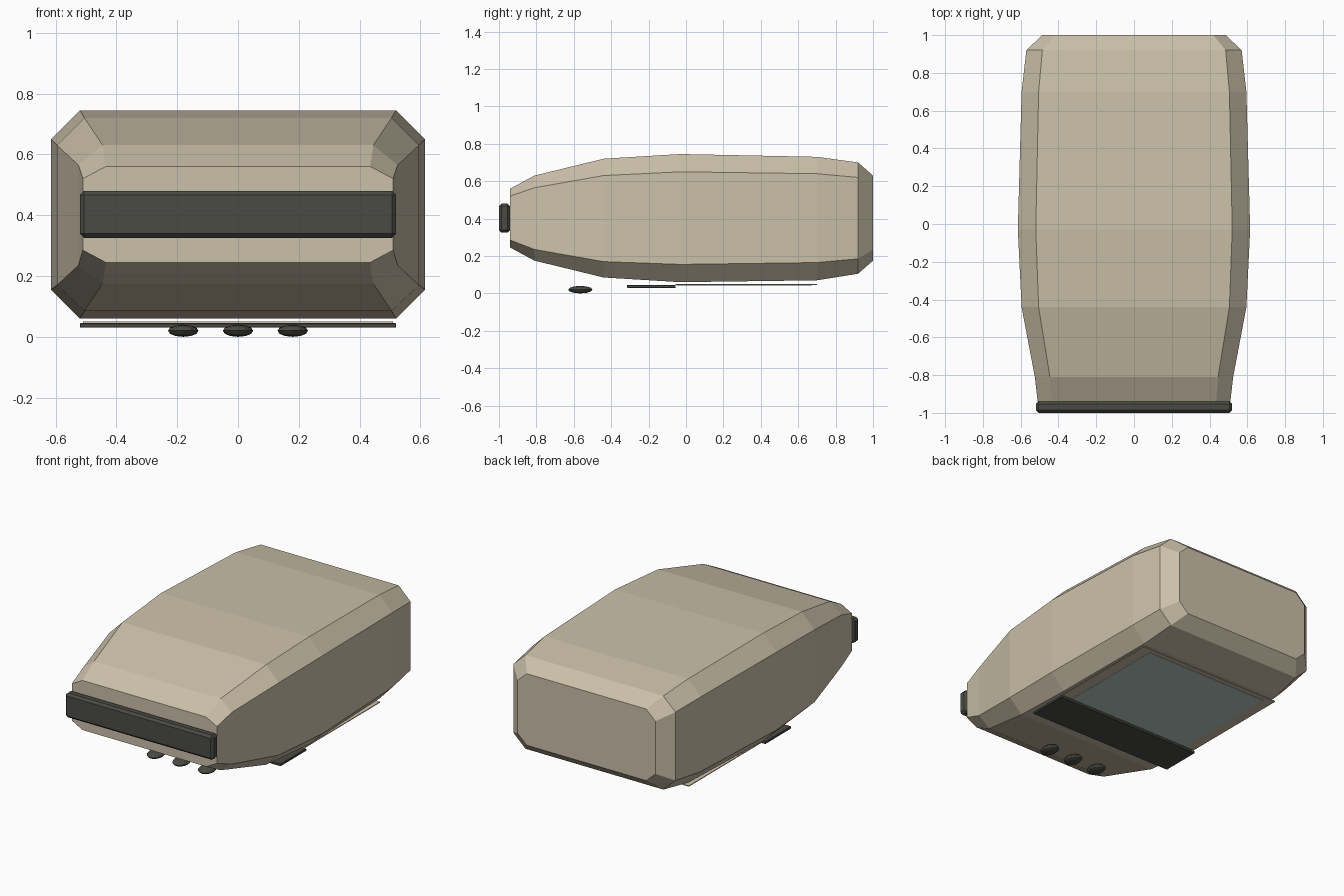
import bpy
import bmesh

cube = bpy.data.objects.get("Cube")
if cube:
    bpy.data.objects.remove(cube, do_unlink=True)


def material(name, rgb):
    m = bpy.data.materials.new(name)
    m.use_nodes = True
    m.diffuse_color = (*rgb, 1)
    m.node_tree.nodes["Principled BSDF"].inputs["Base Color"].default_value = (*rgb, 1)
    return m


beige = material("warm beige", (0.60, 0.53, 0.40))
charcoal = material("charcoal", (0.07, 0.07, 0.06))
glass = material("pale grey green", (0.49, 0.60, 0.57))


def finish(name, bm, mat):
    bmesh.ops.recalc_face_normals(bm, faces=bm.faces)
    mesh = bpy.data.meshes.new(name)
    bm.to_mesh(mesh)
    bm.free()
    mesh.materials.append(mat)
    ob = bpy.data.objects.new(name, mesh)
    bpy.context.collection.objects.link(ob)
    return ob


def box(name, x, y, z, mat, bevel=0):
    """Box from (min, max) pairs, with optional chamfered edges."""
    bm = bmesh.new()
    bmesh.ops.create_cube(bm, size=1)
    for v in bm.verts:
        v.co = [r[0] if c < 0 else r[1] for c, r in zip(v.co, (x, y, z))]
    if bevel:
        bmesh.ops.bevel(bm, geom=bm.edges[:], offset=bevel, segments=1, affect='EDGES')
    return finish(name, bm, mat)


# Hull: chamfered rectangles lofted from front to back
# y, half width, flat half width, bottom, side bottom, side top, top
sections = [
    (-0.94, 0.51, 0.435, 0.245, 0.285, 0.52, 0.56),
    (-0.81, 0.525, 0.445, 0.175, 0.235, 0.565, 0.63),
    (-0.44, 0.595, 0.505, 0.085, 0.17, 0.63, 0.72),
    (-0.03, 0.615, 0.52, 0.06, 0.155, 0.65, 0.745),
    (0.70, 0.595, 0.505, 0.07, 0.165, 0.64, 0.73),
    (0.92, 0.57, 0.485, 0.105, 0.185, 0.62, 0.70),
    (1.00, 0.485, 0.42, 0.175, 0.235, 0.57, 0.63),
]
bm = bmesh.new()
rings = []
for y, w, f, b, sb, st, t in sections:
    half = [(f, b), (w, sb), (w, st), (f, t)]
    loop = half + [(-x, z) for x, z in reversed(half)]
    rings.append([bm.verts.new((x, y, z)) for x, z in loop])
for a, b in zip(rings, rings[1:]):
    for i in range(len(a)):
        j = (i + 1) % len(a)
        bm.faces.new((a[i], a[j], b[j], b[i]))
bm.faces.new(rings[0])
bm.faces.new(rings[-1])
finish("hull", bm, beige)

# Front band and underside plates
box("front_band", (-0.52, 0.52), (-1.0, -0.94), (0.325, 0.48), charcoal, 0.014)
box("underside_bar", (-0.52, 0.52), (-0.315, -0.055), (0.03, 0.045), charcoal, 0.002)
box("panel_frame", (-0.51, 0.51), (-0.055, 0.70), (0.046, 0.051), beige)
box("panel_screen", (-0.44, 0.44), (-0.05, 0.67), (0.043, 0.046), glass)

# Three flattened round knobs under the nose
for label, x in (("right", -0.18), ("middle", 0), ("left", 0.18)):
    bm = bmesh.new()
    bmesh.ops.create_uvsphere(bm, u_segments=12, v_segments=6, radius=1)
    bmesh.ops.scale(bm, vec=(0.05, 0.065, 0.02), verts=bm.verts)
    bmesh.ops.translate(bm, vec=(x, -0.565, 0.02), verts=bm.verts)
    finish(f"knob_{label}", bm, charcoal)
